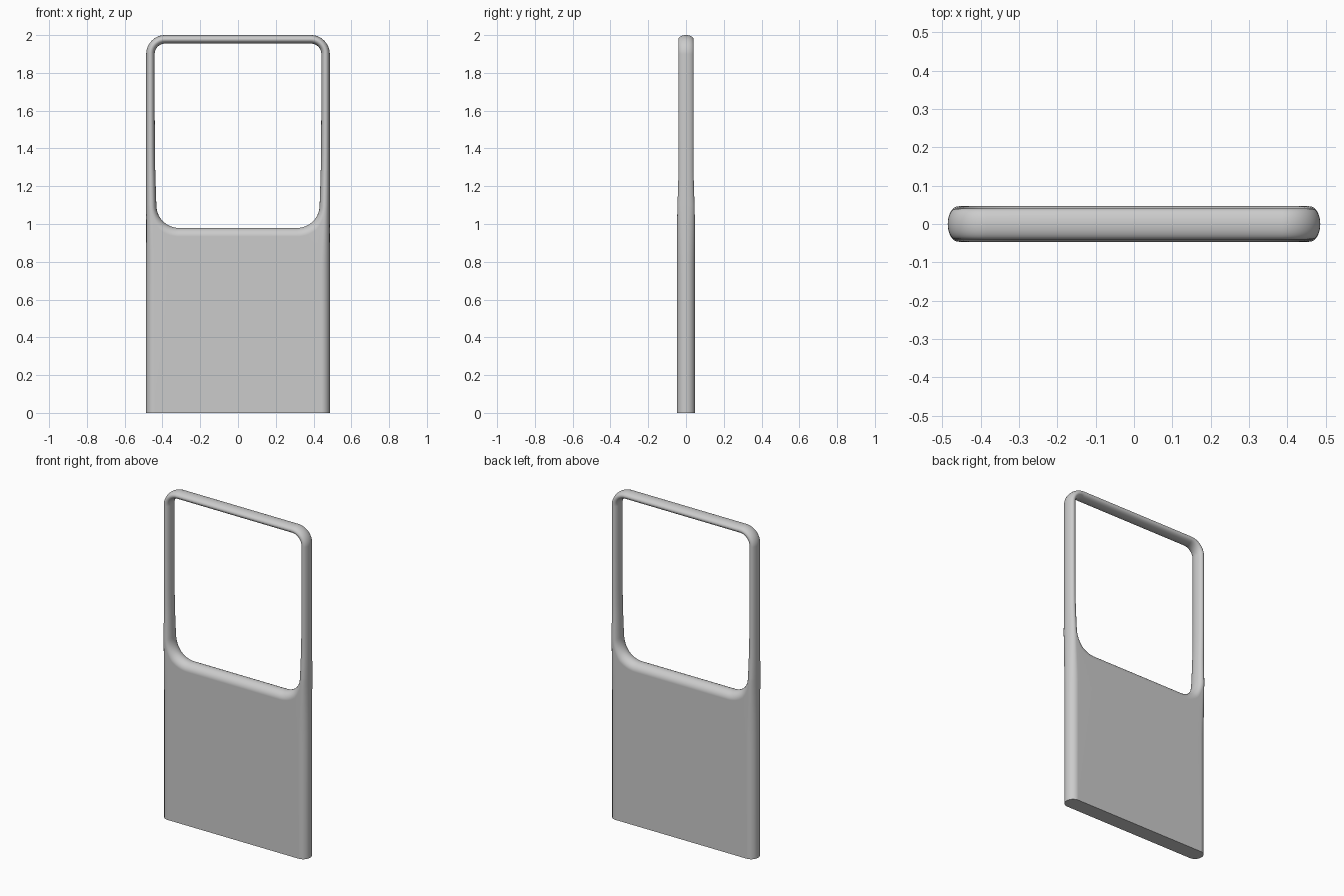
import bpy, bmesh
from math import sin, cos, pi

if "Cube" in bpy.data.objects:
    bpy.data.objects.remove(bpy.data.objects["Cube"])

STEPS = 8          # segments per rounded quarter edge
R_MAX = 0.045      # edge rounding of the thick lower panel


def thickness(z):
    """Half depth: slim window frame blending into the thicker panel."""
    f = max(0.0, min(1.0, (1.3 - z) / 0.3))
    return 0.04 + 0.007 * f * f * (3 - 2 * f)


def section(inner, n_in, outer, n_out, r):
    """Closed cross-section from the window edge to the outer edge."""
    t = thickness(inner[1])
    angles = [-pi / 2 + pi * k / (2 * STEPS) for k in range(2 * STEPS + 1)]

    def edge(p, n, seq):
        return [(p[0] + n[0] * r * (1 - cos(a)), t * sin(a),
                 p[1] + n[1] * r * (1 - cos(a))) for a in seq]
    return edge(outer, n_out, angles) + edge(inner, n_in, angles[::-1])


cols = []
# top rail
for x in (0.0, 0.2):
    cols.append(section((x, 1.955), (0, 1), (x, 2.0), (0, -1), 0.0216))
# top corner
for i in range(13):
    a = pi / 2 * (1 - i / 12)
    c, s = cos(a), sin(a)
    cols.append(section((0.386 + 0.055 * c, 1.9 + 0.055 * s), (c, s),
                        (0.386 + 0.1 * c, 1.9 + 0.1 * s), (-c, -s), 0.0216))
# side post, widening slightly towards the panel
for z, x in ((1.6, 0.441), (1.4, 0.440), (1.3, 0.4385), (1.25, 0.437),
             (1.2, 0.4355), (1.15, 0.434)):
    cols.append(section((x, z), (1, 0), (0.486, z), (-1, 0), 0.48 * (0.486 - x)))
# lower window corner fanning out to the panel side
for i in range(17):
    f = i / 16
    c, s = cos(f * pi / 2), sin(f * pi / 2)
    x = 0.312 + 0.12 * c
    cols.append(section((x, 1.099 - 0.12 * s), (c, -s),
                        (0.486, 1.1 * (1 - f * f)), (-1, 0),
                        min(R_MAX, 0.48 * (0.486 - x))))
# window sill and flat bottom edge
for xi, xo in ((0.312, 0.441), (0.15, 0.2), (0.0, 0.0)):
    cols.append(section((xi, 0.979), (0, -1), (xo, 0.0), (0, 0), R_MAX))

# mirror the half outline to close the loop
cols += [[(-x, y, z) for x, y, z in col] for col in cols[-2:0:-1]]

bm = bmesh.new()
rings = [[bm.verts.new(p) for p in col] for col in cols]
for i, a in enumerate(rings):
    b = rings[(i + 1) % len(rings)]
    for k in range(len(a)):
        m = (k + 1) % len(a)
        bm.faces.new((a[k], a[m], b[m], b[k]))
bmesh.ops.remove_doubles(bm, verts=bm.verts, dist=1e-5)
bmesh.ops.recalc_face_normals(bm, faces=bm.faces)

mesh = bpy.data.meshes.new("door_panel")
bm.to_mesh(mesh)
bm.free()
door = bpy.data.objects.new("door_panel", mesh)
bpy.context.collection.objects.link(door)
bpy.context.view_layer.objects.active = door
door.select_set(True)
bpy.ops.object.shade_smooth_by_angle(angle=0.7)
# keep the flat panel faces evenly shaded
wn = door.modifiers.new("flat_shading", 'WEIGHTED_NORMAL')
wn.keep_sharp = True
